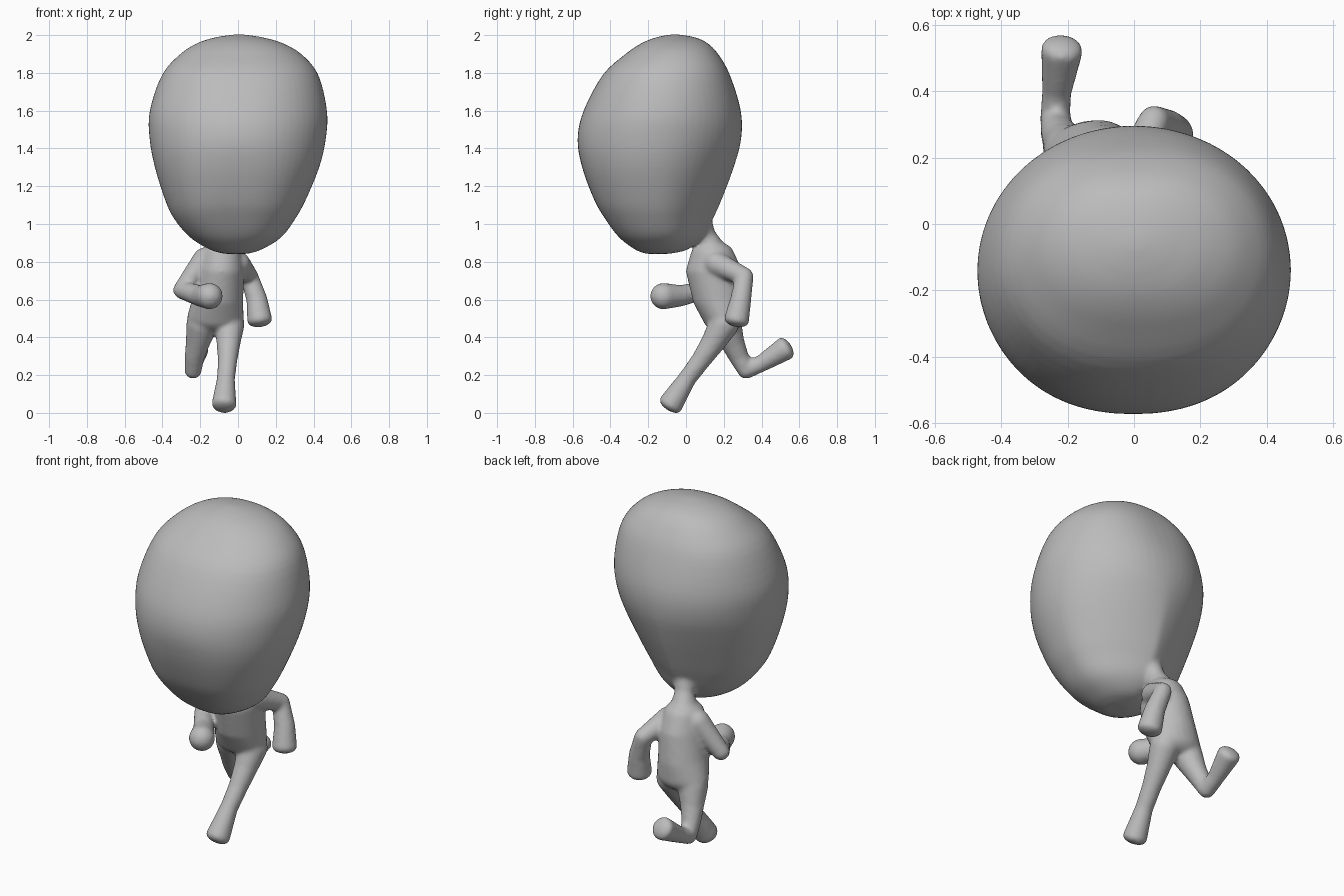
import bpy, bmesh
from math import sin, cos, pi
from mathutils import Vector, Matrix

cube = bpy.data.objects.get("Cube")
if cube:
    bpy.data.objects.remove(cube, do_unlink=True)

grey = bpy.data.materials.new("plain grey")
grey.use_nodes = True
colour = (0.5, 0.5, 0.5, 1)
grey.diffuse_color = colour
grey.node_tree.nodes["Principled BSDF"].inputs["Base Color"].default_value = colour

bm = bmesh.new()


def hull_of(*placements):
    """Convex skin around unit balls placed by matrices."""
    verts = []
    for place in placements:
        verts += bmesh.ops.create_uvsphere(bm, u_segments=24, v_segments=14,
                                           radius=1, matrix=place)["verts"]
    hull = bmesh.ops.convex_hull(bm, input=verts)
    inside = set(hull["geom_interior"]) | set(hull["geom_unused"])
    inside = [v for v in inside if isinstance(v, bmesh.types.BMVert)]
    bmesh.ops.delete(bm, geom=inside, context="VERTS")


def limb(*joints, blunt=False):
    """Chain of tapered capsules; each joint is (position, radius or radii)."""
    balls = []
    for pos, r in joints:
        radii = r if isinstance(r, tuple) else (r, r, r)
        balls.append(Matrix.Translation(pos) @ Matrix.Diagonal((*radii, 1)))
    if blunt:
        # Flatten the last ball along the limb
        end, r = Vector(joints[-1][0]), joints[-1][1]
        turn = (end - Vector(joints[-2][0])).to_track_quat("Z", "Y").to_matrix().to_4x4()
        balls[-1] = Matrix.Translation(end) @ turn @ Matrix.Diagonal((r, r, r * 0.5, 1))
    for a, b in zip(balls, balls[1:]):
        hull_of(a, b)


def spline(rows, steps):
    """Smoothly interpolate rows of values."""
    rows = [Vector(r) for r in rows]
    out = []
    for i in range(len(rows) - 1):
        p0, p1, p2 = rows[max(i - 1, 0)], rows[i], rows[i + 1]
        p3 = rows[min(i + 2, len(rows) - 1)]
        for s in range(steps):
            t = s / steps
            out.append(p1 + (p2 - p0) * (t / 2)
                       + (p0 * 2 - p1 * 5 + p2 * 4 - p3) * (t * t / 2)
                       + (p1 * 3 - p0 - p2 * 3 + p3) * (t ** 3 / 2))
    return out + [rows[-1]]


def loft(levels, count=64):
    """Egg-shaped rings; pinch narrows the back, fullness squares the front."""
    rings = []
    for z, left, right, front, back, pinch, fullness in levels:
        mid_x, half = (left + right) / 2, (right - left) / 2
        mid_y = front + (back - front) * 0.49
        ring = []
        for i in range(count):
            a = 2 * pi * i / count
            c, s = cos(a), sin(a)
            power = 1 + pinch if s > 0 else 1 - fullness
            x = mid_x + half * (1 if c > 0 else -1) * abs(c) ** power
            y = mid_y + s * ((back - mid_y) if s > 0 else (mid_y - front))
            ring.append(bm.verts.new((x, y, z)))
        rings.append(ring)
    for a, b in zip(rings, rings[1:]):
        for i in range(count):
            j = (i + 1) % count
            bm.faces.new((a[i], a[j], b[j], b[i]))
    bm.faces.new(rings[0][::-1])
    bm.faces.new(rings[-1])


# Head: height, left, right, front, back, pinch, fullness
loft(spline([
    (0.842, -0.07, 0.05, -0.21, -0.09, 0.1, 0.1),
    (0.865, -0.15, 0.125, -0.27, 0.01, 0.3, 0.2),
    (0.93, -0.255, 0.23, -0.355, 0.09, 0.5, 0.25),
    (1.03, -0.34, 0.305, -0.43, 0.145, 0.6, 0.28),
    (1.13, -0.387, 0.36, -0.487, 0.19, 0.5, 0.25),
    (1.30, -0.44, 0.43, -0.55, 0.253, 0.25, 0.18),
    (1.45, -0.468, 0.465, -0.574, 0.292, 0.05, 0.1),
    (1.60, -0.467, 0.471, -0.542, 0.29, -0.05, 0.08),
    (1.79, -0.402, 0.425, -0.44, 0.232, -0.2, 0.12),
    (1.90, -0.305, 0.335, -0.32, 0.17, -0.2, 0.12),
    (1.96, -0.21, 0.23, -0.23, 0.11, -0.15, 0.1),
    (1.99, -0.11, 0.12, -0.15, 0.04, 0.0, 0.0),
    (2.003, -0.02, 0.03, -0.08, -0.04, 0.0, 0.0)], 4))

# Neck
limb(((-0.04, 0.055, 1.03), 0.078), ((-0.065, 0.107, 0.94), 0.05),
     ((-0.08, 0.135, 0.86), 0.075))

# Torso
limb(((-0.085, 0.14, 0.84), (0.105, 0.115, 0.07)),
     ((-0.09, 0.147, 0.75), (0.123, 0.148, 0.08)),
     ((-0.107, 0.175, 0.60), (0.135, 0.14, 0.08)),
     ((-0.12, 0.20, 0.505), (0.15, 0.112, 0.08)))

# Left arm, swung back
limb(((0.0, 0.16, 0.79), 0.065), ((0.06, 0.31, 0.722), 0.048),
     ((0.10, 0.29, 0.60), 0.056), ((0.115, 0.267, 0.489), 0.067), blunt=True)

# Right arm, swung forward
limb(((-0.175, 0.14, 0.81), 0.066), ((-0.297, 0.10, 0.65), 0.047),
     ((-0.20, -0.03, 0.62), 0.057), ((-0.15, -0.12, 0.618), 0.07))

# Left leg, stepping forward
limb(((-0.045, 0.20, 0.47), 0.08), ((-0.05, 0.145, 0.375), 0.064),
     ((-0.055, 0.08, 0.28), 0.052),
     ((-0.064, 0.005, 0.18), 0.048), ((-0.074, -0.082, 0.044), 0.066), blunt=True)

# Right leg, kicked back
limb(((-0.19, 0.21, 0.47), 0.084), ((-0.212, 0.245, 0.375), 0.064),
     ((-0.23, 0.278, 0.30), 0.053),
     ((-0.238, 0.318, 0.226), 0.046), ((-0.233, 0.40, 0.262), 0.045),
     ((-0.217, 0.528, 0.342), 0.064), blunt=True)

# Blend everything into one continuous skin
bmesh.ops.recalc_face_normals(bm, faces=bm.faces)
mesh = bpy.data.meshes.new("running_figure")
bm.to_mesh(mesh)
bm.free()
mesh.materials.append(grey)
figure = bpy.data.objects.new("running_figure", mesh)
bpy.context.collection.objects.link(figure)

skin = figure.modifiers.new("skin", "REMESH")
skin.mode = "VOXEL"
skin.voxel_size = 0.011
skin.use_smooth_shade = True
relax = figure.modifiers.new("relax", "SMOOTH")
relax.factor = 0.5
relax.iterations = 8
